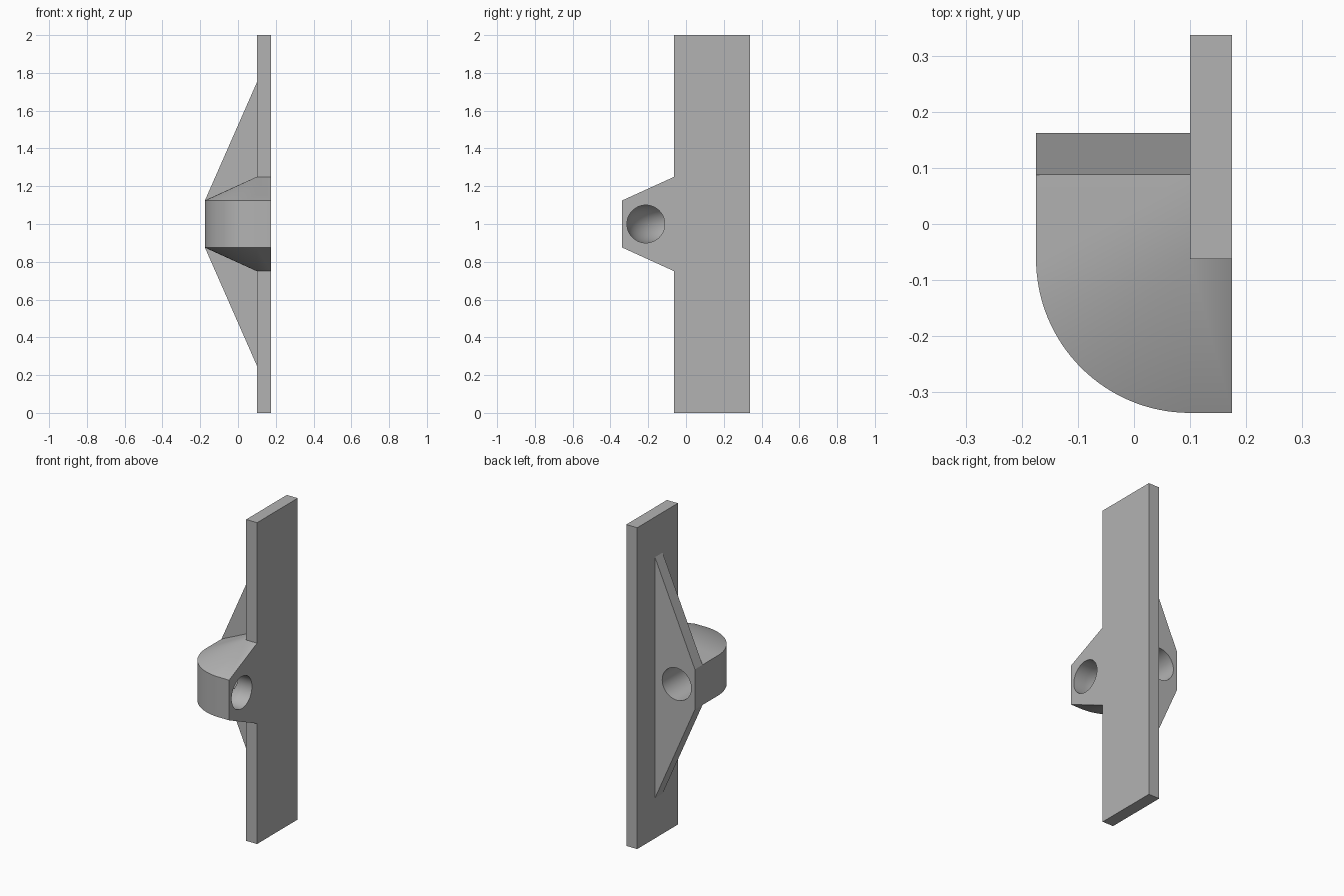
import bpy, bmesh
from math import sin, cos, pi, radians
from mathutils import Vector

default = bpy.data.objects.get("Cube")
if default:
    bpy.data.objects.remove(default, do_unlink=True)

# One plain grey finish
grey = bpy.data.materials.new("plain grey")
grey.use_nodes = True
COLOUR = (0.45, 0.45, 0.45, 1)
grey.diffuse_color = COLOUR
grey.node_tree.nodes["Principled BSDF"].inputs["Base Color"].default_value = COLOUR

# Shared dimensions
INNER_X, OUTER_X = 0.1, 0.175      # plate thickness
FRONT_Y, BACK_Y = -0.0625, 0.3375  # plate width
RIB_Y, RIB_END_Y = 0.0875, 0.1625  # rib thickness
REACH = 0.275                      # elbow radius
MID = 1.0                          # height of the elbow centre


def loft(name, rings):
    """Skin a list of matching rings into a closed solid."""
    bm = bmesh.new()
    rows = [[bm.verts.new(p) for p in ring] for ring in rings]
    n = len(rows[0])
    for a, b in zip(rows, rows[1:]):
        for i in range(n):
            j = (i + 1) % n
            bm.faces.new((a[i], a[j], b[j], b[i]))
    bm.faces.new(rows[0])
    bm.faces.new(rows[-1])
    bmesh.ops.remove_doubles(bm, verts=bm.verts, dist=1e-5)
    bmesh.ops.recalc_face_normals(bm, faces=bm.faces)
    mesh = bpy.data.meshes.new(name)
    bm.to_mesh(mesh)
    bm.free()
    obj = bpy.data.objects.new(name, mesh)
    mesh.materials.append(grey)
    bpy.context.collection.objects.link(obj)
    return obj


def elbow_rings(profile, start_x, end_y, steps=32):
    """Carry a (radius, height) profile straight, round a quarter turn, then straight."""
    stations = [(start_x, FRONT_Y, -pi / 2)]
    stations += [(INNER_X, FRONT_Y, -pi / 2 - pi / 2 * i / steps) for i in range(steps + 1)]
    stations.append((INNER_X, end_y, -pi))
    return [[Vector((x + r * cos(a), y + r * sin(a), z)) for r, z in profile]
            for x, y, a in stations]


def bore(obj, cutter):
    """Cut the passage and keep the result as plain mesh."""
    mod = obj.modifiers.new("passage", 'BOOLEAN')
    mod.operation = 'DIFFERENCE'
    mod.solver = 'EXACT'
    mod.object = cutter
    bpy.context.view_layer.update()
    graph = bpy.context.evaluated_depsgraph_get()
    mesh = bpy.data.meshes.new_from_object(obj.evaluated_get(graph))
    obj.modifiers.clear()
    obj.data = mesh


# Long flat mounting plate
plate = loft("mounting_plate", [
    [(INNER_X, FRONT_Y, z), (OUTER_X, FRONT_Y, z), (OUTER_X, BACK_Y, z), (INNER_X, BACK_Y, z)]
    for z in (0, 2)])

# Rounded elbow with tapered top and bottom
taper = [(0, MID - 0.25), (REACH, MID - 0.125), (REACH, MID + 0.125), (0, MID + 0.25)]
elbow = loft("elbow_housing", elbow_rings(taper, OUTER_X, RIB_Y))

# Tall triangular rib closing the back of the elbow
tip = INNER_X - REACH
rib = loft("support_rib", [
    [(INNER_X, y, MID - 0.75), (tip, y, MID - 0.125), (tip, y, MID + 0.125), (INNER_X, y, MID + 0.75)]
    for y in (RIB_Y, RIB_END_Y)])

# Curved round passage through elbow and rib
circle = [(0.15 + 0.1 * cos(t * pi / 24), MID + 0.1 * sin(t * pi / 24)) for t in range(48)]
cutter = loft("passage_cutter", elbow_rings(circle, OUTER_X + 0.1, RIB_END_Y + 0.1))
cutter.hide_render = True
for part in (elbow, rib):
    bore(part, cutter)
bpy.data.objects.remove(cutter, do_unlink=True)

# Smooth the curves, keep the edges crisp
bpy.ops.object.select_all(action='DESELECT')
for part in (plate, elbow, rib):
    part.select_set(True)
bpy.context.view_layer.objects.active = elbow
bpy.ops.object.shade_smooth_by_angle(angle=radians(20))
